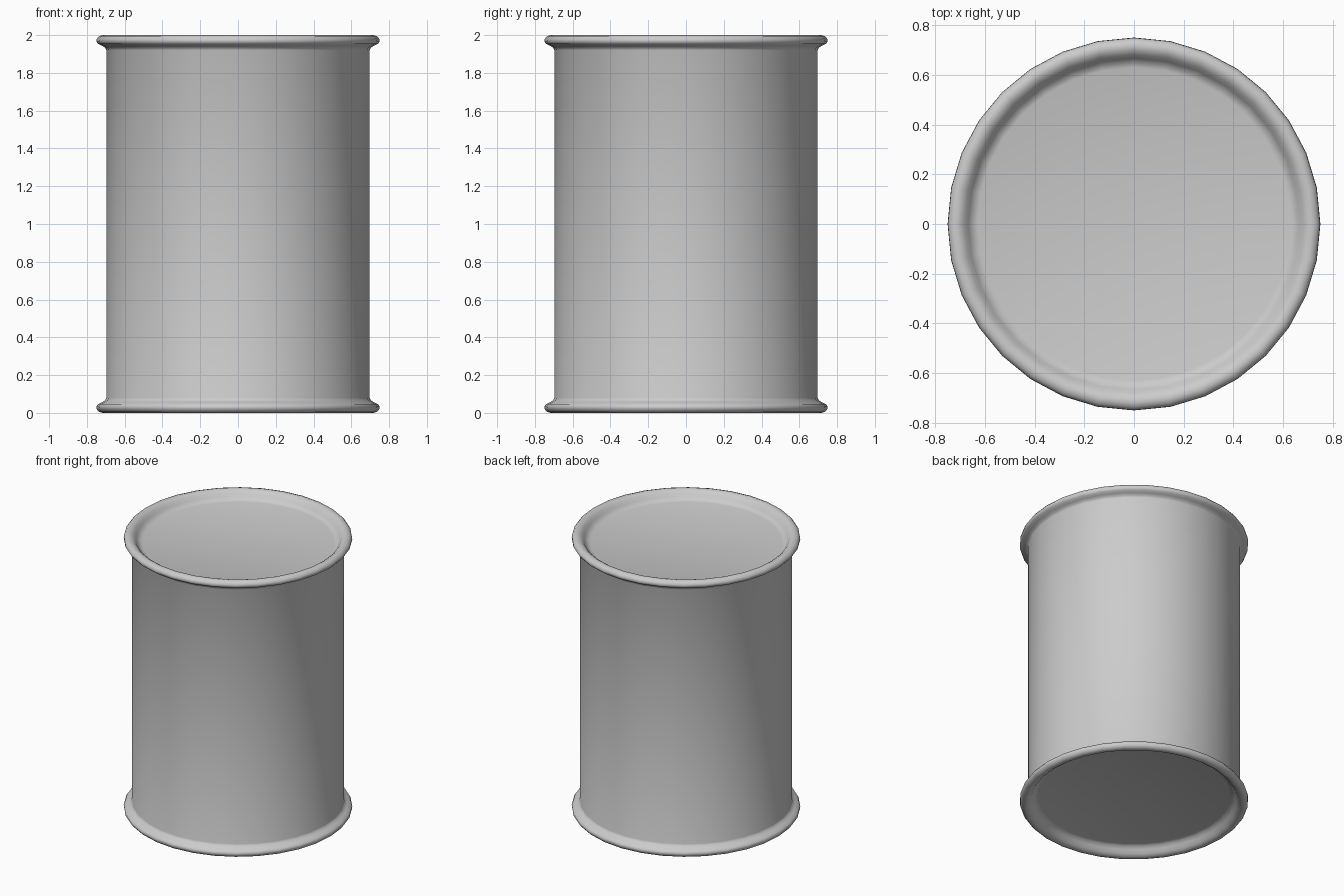
import bpy
import bmesh
import math

SIDES = 32
HEIGHT = 2.0

cube = bpy.data.objects.get("Cube")
if cube:
    bpy.data.objects.remove(cube, do_unlink=True)

# Plain grey metal
metal = bpy.data.materials.new("grey_metal")
metal.use_nodes = True
grey = (0.6, 0.6, 0.6, 1.0)
metal.diffuse_color = grey
metal.node_tree.nodes["Principled BSDF"].inputs["Base Color"].default_value = grey

# Lower half of the outline (radius, height): recessed end, rolled rim, flare, wall
half = [
    (0.0, 0.062), (0.63, 0.062), (0.65, 0.056), (0.667, 0.038),
    (0.682, 0.016), (0.70, 0.004), (0.718, 0.0), (0.737, 0.006),
    (0.748, 0.02), (0.75, 0.033), (0.742, 0.046), (0.72, 0.056),
    (0.702, 0.068), (0.697, 0.08),
]
outline = half + [(r, HEIGHT - z) for r, z in reversed(half)]


def revolve(name, profile):
    """Turn an outline around the vertical axis into a closed solid."""
    bm = bmesh.new()
    verts = [bm.verts.new((r, 0, z)) for r, z in profile]
    edges = [bm.edges.new(pair) for pair in zip(verts, verts[1:])]
    bmesh.ops.spin(bm, geom=verts + edges, cent=(0, 0, 0), axis=(0, 0, 1),
                   angle=math.tau, steps=SIDES)
    bmesh.ops.remove_doubles(bm, verts=bm.verts, dist=0.0005)
    bmesh.ops.recalc_face_normals(bm, faces=bm.faces)
    mesh = bpy.data.meshes.new(name)
    bm.to_mesh(mesh)
    bm.free()
    mesh.materials.append(metal)
    obj = bpy.data.objects.new(name, mesh)
    bpy.context.collection.objects.link(obj)
    return obj


# Can with a rolled rim and sunken end at top and bottom
can = revolve("can_body", outline)
bpy.ops.object.select_all(action="DESELECT")
can.select_set(True)
bpy.context.view_layer.objects.active = can
bpy.ops.object.shade_smooth_by_angle(angle=math.radians(50))
